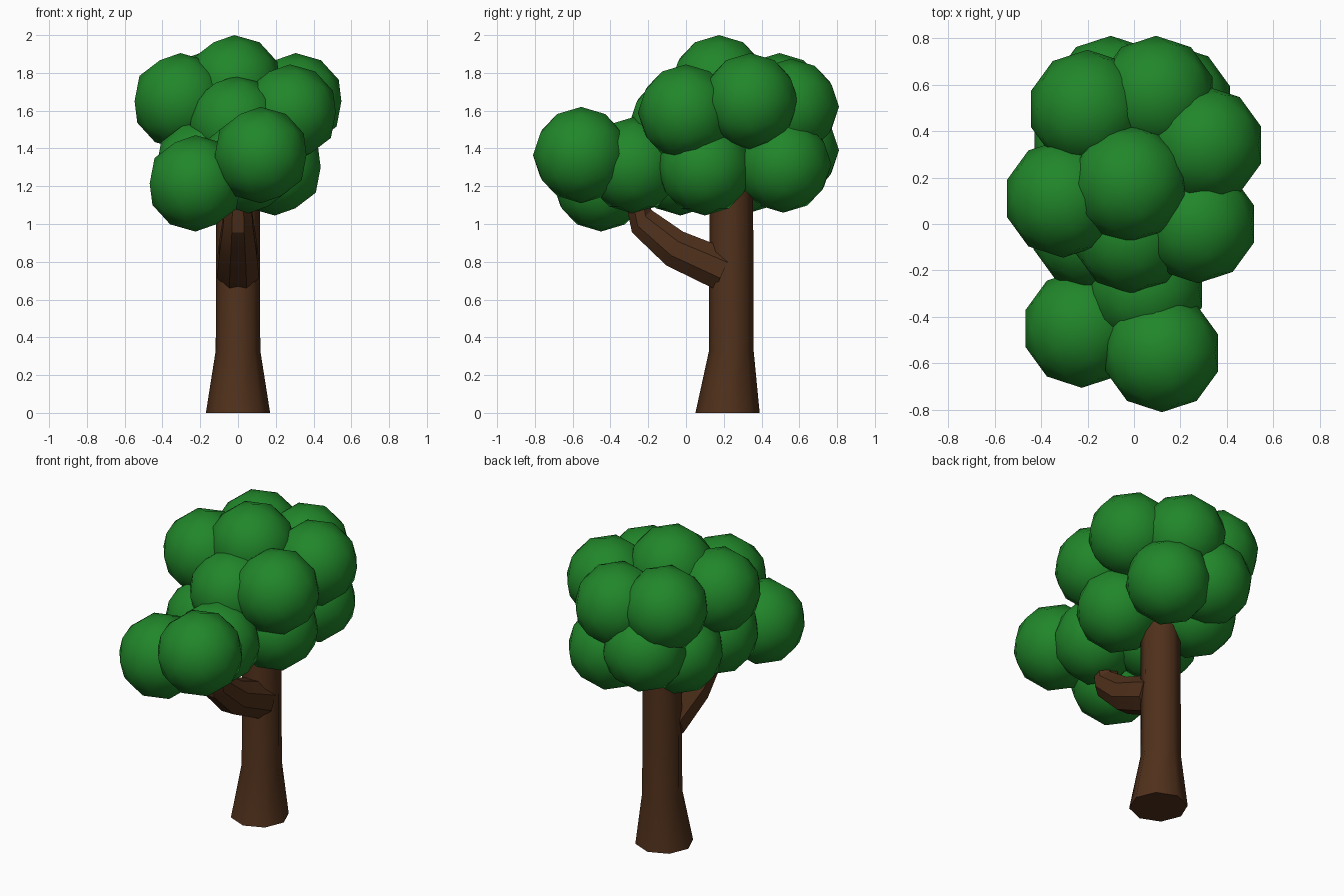
import bpy, bmesh
from math import sin, cos, pi
from mathutils import Vector

if "Cube" in bpy.data.objects:
    bpy.data.objects.remove(bpy.data.objects["Cube"])


def material(name, rgb):
    m = bpy.data.materials.new(name)
    m.diffuse_color = (*rgb, 1)
    m.use_nodes = True
    m.node_tree.nodes["Principled BSDF"].inputs["Base Color"].default_value = m.diffuse_color
    return m


def finish(bm, name, mat, angle):
    """Turn a bmesh into a shaded, coloured object."""
    bmesh.ops.recalc_face_normals(bm, faces=bm.faces)
    mesh = bpy.data.meshes.new(name)
    bm.to_mesh(mesh)
    bm.free()
    mesh.materials.append(mat)
    ob = bpy.data.objects.new(name, mesh)
    bpy.context.collection.objects.link(ob)
    bpy.ops.object.select_all(action='DESELECT')
    ob.select_set(True)
    bpy.context.view_layer.objects.active = ob
    bpy.ops.object.shade_smooth_by_angle(angle=angle)
    return ob


def limb(name, path, mat, sides, turn=0, angle=pi / 3):
    """Capped tube along (y, z, radius) points in the x = 0 plane; the last
    item of each point is the direction (y, z) the ring faces."""
    bm = bmesh.new()
    rings = []
    for y, z, r, facing in path:
        t = Vector((0, *facing)).normalized()
        side = Vector((1, 0, 0))
        up = t.cross(side)
        rings.append([bm.verts.new(Vector((0, y, z))
                      + side * r * cos(2 * pi * i / sides + turn)
                      + up * r * sin(2 * pi * i / sides + turn))
                      for i in range(sides)])
    for a, b in zip(rings, rings[1:]):
        for i in range(sides):
            j = (i + 1) % sides
            bm.faces.new((a[i], a[j], b[j], b[i]))
    bm.faces.new(rings[0])
    bm.faces.new(rings[-1])
    return finish(bm, name, mat, angle)


bark = material("bark", (0.08, 0.03, 0.011))
leaf = material("leaf", (0.015, 0.24, 0.023))

# Trunk with a flared foot
limb("trunk", [(0.22, 0.0, 0.17, (0, 1)),
               (0.24, 0.33, 0.118, (0, 1)),
               (0.24, 1.3, 0.115, (0, 1))], bark, 8)

# Bent branch reaching to the front
limb("branch", [(0.20, 0.755, 0.12, (-1, 0.45)),
                (0.145, 0.78, 0.118, (-1, 0.45)),
                (-0.06, 0.87, 0.108, (-1, 0.5)),
                (-0.235, 1.015, 0.085, (-0.75, 0.65)),
                (-0.27, 1.2, 0.07, (-0.2, 1))],
     bark, 8, pi / 8, pi / 7)

# Leaf clumps: equal low-poly balls
clumps = [
    (0.12, -0.555, 1.365), (-0.225, -0.45, 1.215), (0.05, -0.28, 1.31),  # branch
    (-0.02, 0.175, 1.745), (0.305, 0.34, 1.65), (0.275, 0.0, 1.59),      # crown
    (-0.01, -0.045, 1.53), (-0.305, 0.11, 1.65), (-0.2, 0.495, 1.65),
    (0.095, 0.555, 1.62),
    (-0.1, 0.555, 1.39), (0.17, 0.515, 1.315), (0.195, 0.10, 1.30),      # under
    (-0.185, 0.32, 1.31), (-0.19, -0.03, 1.30),
]
bm = bmesh.new()
for c in clumps:
    ball = bmesh.ops.create_icosphere(bm, subdivisions=2, radius=0.255)
    bmesh.ops.translate(bm, verts=ball["verts"], vec=c)
finish(bm, "foliage", leaf, pi / 3)
